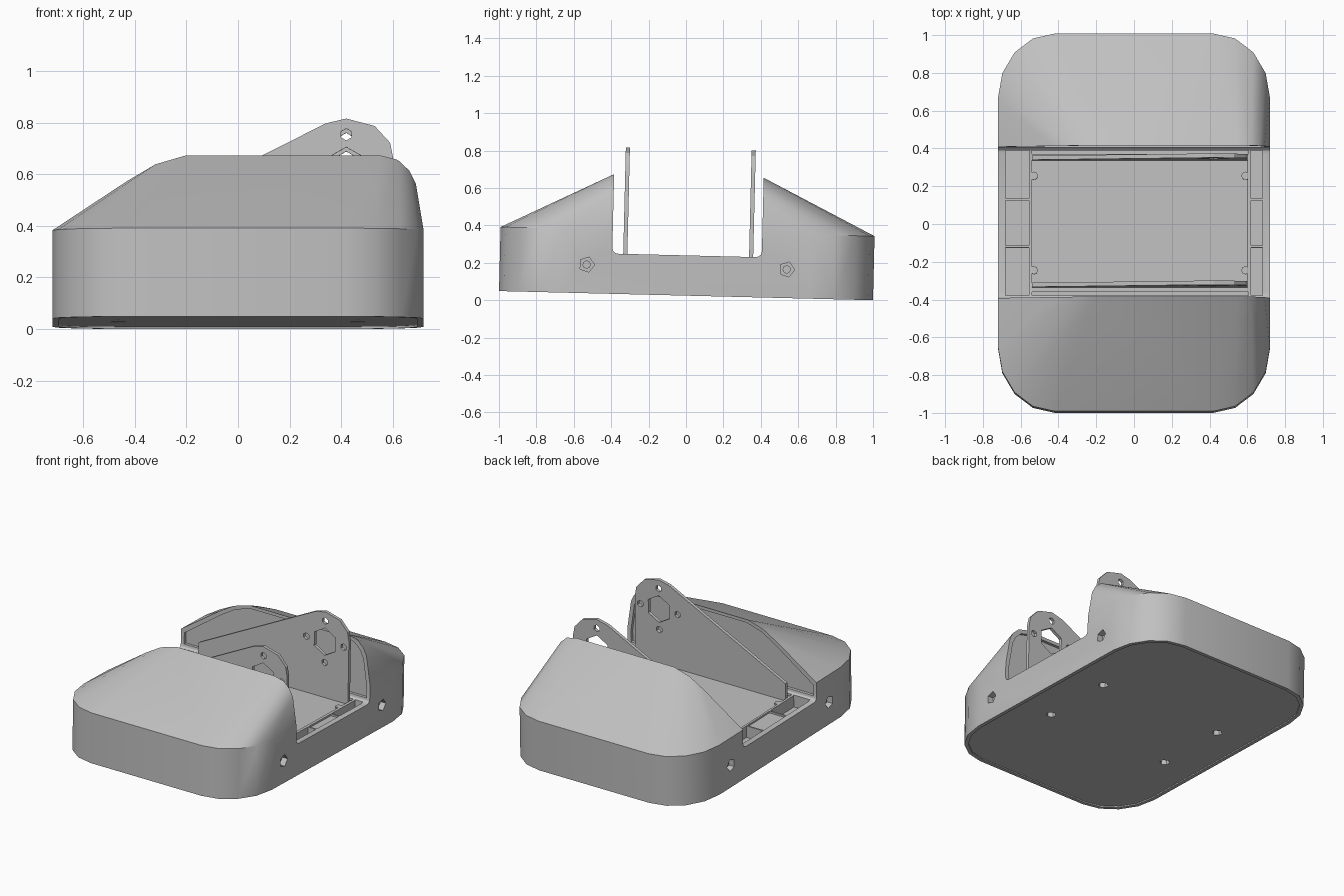
import bpy, bmesh, math
from mathutils import Matrix, Vector

if "Cube" in bpy.data.objects:
    bpy.data.objects.remove(bpy.data.objects["Cube"])

grey = bpy.data.materials.new("light grey plastic")
grey.use_nodes = True
colour = (0.53, 0.53, 0.53, 1)
grey.diffuse_color = colour
grey.node_tree.nodes["Principled BSDF"].inputs["Base Color"].default_value = colour

# Main sizes, before the slight tilt of the whole housing
HALF_W, HALF_L, RIM, SADDLE, GAP = 0.72, 1.0, 0.3425, 0.215, 0.4
TILT = Matrix.Translation((0, 0, 0.0245)) @ Matrix.Rotation(-0.0245, 4, 'X')


def finish(name, bm):
    bmesh.ops.recalc_face_normals(bm, faces=bm.faces)
    mesh = bpy.data.meshes.new(name)
    bm.to_mesh(mesh)
    bm.free()
    mesh.materials.append(grey)
    obj = bpy.data.objects.new(name, mesh)
    bpy.context.collection.objects.link(obj)
    return obj


def box(x0, x1, y0, y1, z0, z1):
    bm = bmesh.new()
    bmesh.ops.create_cube(bm, size=1)
    for v in bm.verts:
        v.co = Vector(((x0 + x1) / 2 + v.co.x * (x1 - x0),
                       (y0 + y1) / 2 + v.co.y * (y1 - y0),
                       (z0 + z1) / 2 + v.co.z * (z1 - z0)))
    return finish("cutter", bm)


def rod(centre, radius, depth, axis, sides):
    bm = bmesh.new()
    turn = {'X': Matrix.Rotation(math.pi / 2, 4, 'Y'),
            'Y': Matrix.Rotation(math.pi / 2, 4, 'X'), 'Z': Matrix()}[axis]
    bmesh.ops.create_cone(bm, cap_ends=True, segments=sides, radius1=radius,
                          radius2=radius, depth=depth,
                          matrix=Matrix.Translation(centre) @ turn)
    return finish("cutter", bm)


def extrude(name, points, direction):
    bm = bmesh.new()
    face = bm.faces.new([bm.verts.new(p) for p in points])
    new = bmesh.ops.extrude_face_region(bm, geom=[face])["geom"]
    bmesh.ops.translate(bm, vec=direction,
                        verts=[g for g in new if isinstance(g, bmesh.types.BMVert)])
    return finish(name, bm)


def cut(target, cutter):
    mod = target.modifiers.new("cut", 'BOOLEAN')
    mod.operation, mod.solver, mod.object = 'DIFFERENCE', 'EXACT', cutter
    bpy.ops.object.select_all(action='DESELECT')
    bpy.context.view_layer.objects.active = target
    target.select_set(True)
    bpy.ops.object.modifier_apply(modifier=mod.name)
    bpy.data.objects.remove(cutter)


def outline(inset=0.0, steps=4):
    # Plan of the housing: a rectangle with wide rounded corners
    pts = []
    for q, (sx, sy) in enumerate([(1, 1), (-1, 1), (-1, -1), (1, -1)]):
        for i in range(steps + 1):
            a = math.pi / 2 * (q + i / steps)
            pts.append((sx * 0.42 + math.cos(a) * (0.3 - inset),
                        sy * 0.66 + math.sin(a) * (0.34 - inset)))
    return pts


# Housing: hull of the rounded tray and the two hood arches
arch = [(-0.72, RIM), (-0.43, 0.54), (-0.32, 0.605), (-0.2, 0.64), (0.55, 0.64),
        (0.62, 0.622), (0.665, 0.58), (0.69, 0.53), (0.72, RIM)]
bm = bmesh.new()
for x, y in outline():
    bm.verts.new((x, y, 0))
    bm.verts.new((x, y, RIM))
for x, z in arch:
    for y in (-GAP, GAP):
        bm.verts.new((x, y, z))
result = bmesh.ops.convex_hull(bm, input=bm.verts)
loose = {g for g in result["geom_interior"] if isinstance(g, bmesh.types.BMVert)}
bmesh.ops.delete(bm, geom=list(loose), context='VERTS')
bmesh.ops.dissolve_limit(bm, angle_limit=0.01, verts=bm.verts, edges=bm.edges)
housing = finish("housing", bm)

# Saddle gap between the hoods, with rounded lower corners
r = 0.03
notch = [(-1, GAP, 1), (-1, -GAP, 1)]
for side, start in ((-1, math.pi), (1, 1.5 * math.pi)):
    for i in range(4):
        a = start + math.pi / 6 * i
        notch.append((-1, side * (GAP - r) + r * math.cos(a),
                      SADDLE + r + r * math.sin(a)))
cut(housing, extrude("cutter", notch, (2, 0, 0)))

# Hood inner faces set back behind a thin rim
hollow = [(x * 0.965 + 0.0, z - 0.022) for x, z in arch]
hollow = [(-0.695, SADDLE + 0.03)] + hollow + [(0.695, SADDLE + 0.03)]
for s in (-1, 1):
    cut(housing, extrude("cutter", [(x, s * (GAP - 0.02), z) for x, z in hollow],
                         (0, s * 0.04, 0)))

# Sunken floor, side pockets and grooves beside the brackets
cut(housing, box(-0.54, 0.6, -0.34, 0.34, SADDLE - 0.015, 0.3))
for s in (-1, 1):
    y0, y1 = sorted((s * 0.13, s * 0.385))
    cut(housing, box(-0.68, -0.555, y0, y1, SADDLE - 0.08, 0.3))
    cut(housing, box(0.62, 0.68, y0, y1, SADDLE - 0.08, 0.3))
    y0, y1 = sorted((s * 0.365, s * 0.385))
    cut(housing, box(-0.54, 0.605, y0, y1, SADDLE - 0.04, 0.3))
cut(housing, box(-0.68, -0.555, -0.12, 0.12, SADDLE - 0.012, 0.3))
cut(housing, box(0.62, 0.68, -0.12, 0.12, SADDLE - 0.012, 0.3))

# Recessed underside
cut(housing, extrude("cutter", [(x, y, -0.02) for x, y in outline(0.025)],
                     (0, 0, 0.028)))

# Screw holes in the sides and underside
for sx in (-1, 1):
    for sy in (-1, 1):
        cut(housing, rod((sx * HALF_W, sy * 0.535, 0.153), 0.042, 0.08, 'X', 5))
        cut(housing, rod((sx * HALF_W, sy * 0.535, 0.153), 0.02, 0.16, 'X', 8))
        cut(housing, rod((sx * 0.465, sy * 0.255, 0), 0.032, 0.12, 'Z', 6))

# Small corner tabs on the floor
tabs = []
for x in (-0.53, 0.59):
    for y in (-0.25, 0.25):
        tab = rod((x, y, SADDLE - 0.01), 0.022, 0.02, 'Z', 8)
        tab.name = "floor_tab"
        tabs.append(tab)

# Upright motor brackets with a large bore and four screw holes
shape = [(-0.54, 0.19), (-0.54, 0.32), (0.34, 0.765), (0.42, 0.784), (0.53, 0.755),
         (0.59, 0.69), (0.602, 0.63), (0.602, 0.19)]
brackets = []
for name, y in (("front_bracket", -0.33), ("back_bracket", 0.343)):
    plate = extrude(name, [(x, y - 0.011, z) for x, z in shape], (0, 0.022, 0))
    cut(plate, rod((0.42, y, 0.58), 0.093, 0.1, 'Y', 6))
    for i in range(4):
        a = math.pi / 2 * i
        cut(plate, rod((0.42 + 0.142 * math.cos(a), y, 0.58 + 0.142 * math.sin(a)),
                       0.023, 0.1, 'Y', 6))
    brackets.append(plate)

# Tilt everything and shade
bpy.ops.object.select_all(action='DESELECT')
for obj in [housing] + tabs + brackets:
    obj.data.transform(TILT)
    obj.select_set(True)
bpy.context.view_layer.objects.active = housing
bpy.ops.object.shade_smooth_by_angle(angle=math.radians(25))
